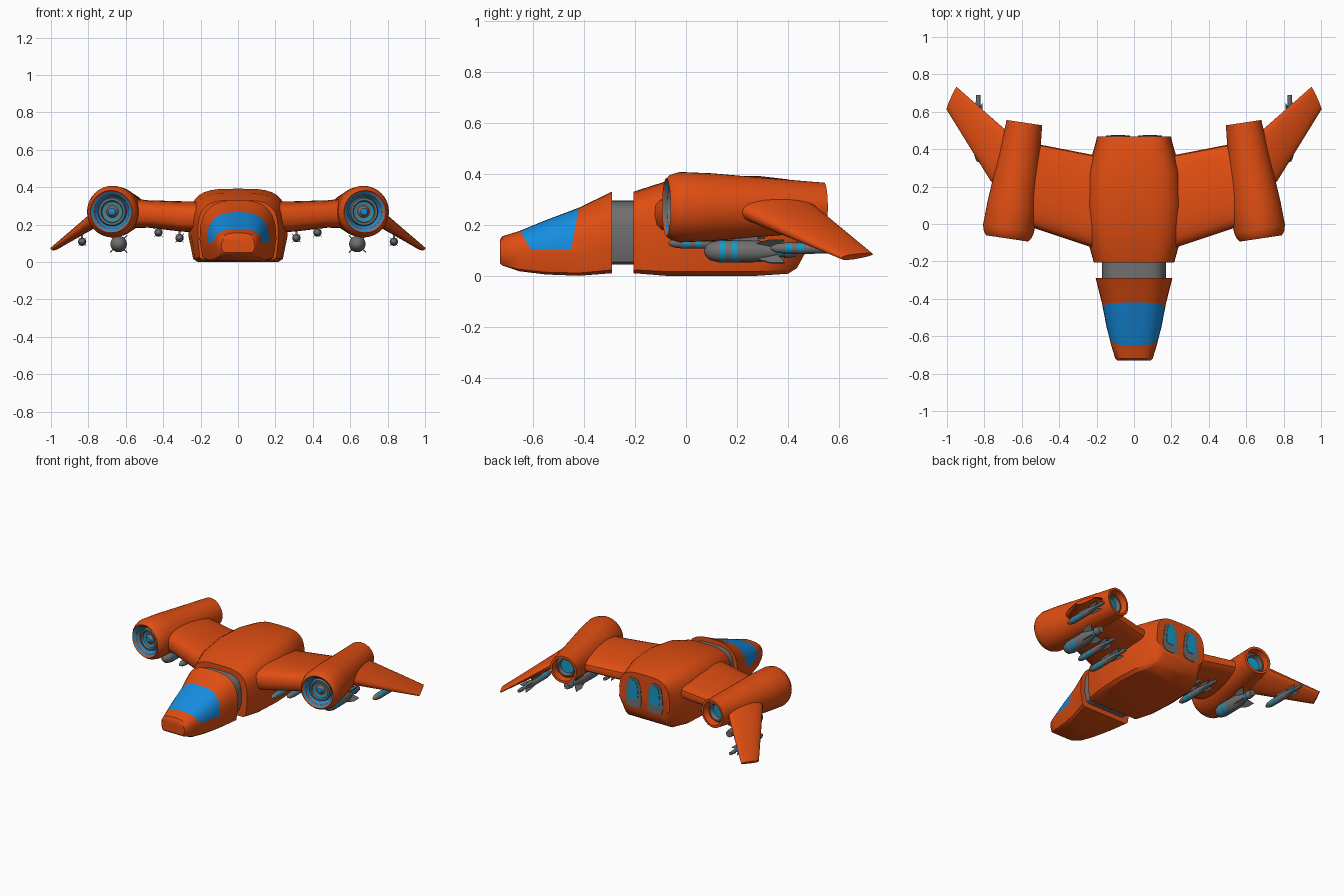
import bpy, bmesh, math
from mathutils import Vector, Matrix

if "Cube" in bpy.data.objects:
    bpy.data.objects.remove(bpy.data.objects["Cube"])

def mat(name, rgb):
    m = bpy.data.materials.new(name)
    m.diffuse_color = (*rgb, 1)
    m.use_nodes = True
    m.node_tree.nodes["Principled BSDF"].inputs["Base Color"].default_value = m.diffuse_color
    return m

MATS = [mat("orange", (0.74, 0.075, 0.006)), mat("blue", (0.008, 0.27, 0.75)),
        mat("grey", (0.16, 0.16, 0.16)), mat("cyan", (0.008, 0.32, 0.56))]
ORANGE, BLUE, GREY, CYAN = range(4)

def finish(name, bm, mirror=False):
    bmesh.ops.remove_doubles(bm, verts=bm.verts, dist=1e-5)
    bmesh.ops.recalc_face_normals(bm, faces=bm.faces)
    me = bpy.data.meshes.new(name)
    bm.to_mesh(me)
    bm.free()
    ob = bpy.data.objects.new(name, me)
    bpy.context.collection.objects.link(ob)
    for m in MATS:
        me.materials.append(m)
    bpy.ops.object.select_all(action='DESELECT')
    ob.select_set(True)
    bpy.context.view_layer.objects.active = ob
    bpy.ops.object.shade_smooth_by_angle(angle=math.radians(35))
    if mirror:
        ob.modifiers.new("mirror", 'MIRROR').use_mirror_merge = False
    return ob

def loft(bm, rings, m=0, caps=True):
    vs = [[bm.verts.new(p) for p in r] for r in rings]
    n = len(vs[0])
    fs = [bm.faces.new((a[i], a[(i + 1) % n], b[(i + 1) % n], b[i]))
          for a, b in zip(vs, vs[1:]) for i in range(n)]
    if caps:
        fs += [bm.faces.new(vs[0]), bm.faces.new(vs[-1])]
    for f in fs:
        f.material_index = m

def hull_ring(y, wb, wm, zm, z0, z1, p):
    """Flat bottom, sloped lower side, rounded top."""
    half = [(wb * .9, z0), (wb, z0 + (zm - z0) * .12)]
    for k in range(10):
        t = k / 9 * math.pi / 2
        half.append((wm * max(math.cos(t), 0) ** p, zm + (z1 - zm) * math.sin(t) ** p))
    half[-1] = (0, z1)
    return [Vector((x, y, z)) for x, z in half] + [Vector((-x, y, z)) for x, z in half[-2::-1]]

def foil(lead, trail, thick, up, p, n=28):
    L, T, U = Vector(lead), Vector(trail), Vector(up).normalized()
    out = []
    for k in range(n):
        t = 2 * math.pi * k / n
        c, s = (1 - math.cos(t)) / 2, math.sin(t)
        out.append(L.lerp(T, c) + U * math.copysign(abs(s) ** p, s) * thick * (1.15 - .45 * c))
    return out

def lathe(bm, prof, mtx, seg=40):
    """prof: (y, radius, material of the band leading to the next point)."""
    for (y0, r0, m), (y1, r1, _) in zip(prof, prof[1:]):
        rings = [[mtx @ Vector((max(r, 1e-7) * math.cos(a), y, max(r, 1e-7) * math.sin(a)))
                  for a in (2 * math.pi * k / seg for k in range(seg))] for y, r in ((y0, r0), (y1, r1))]
        loft(bm, rings, m, False)

def box(bm, x, y, z, sx, sy, sz, m):
    loft(bm, [[(x + a * sx, y + b * sy, z + c * sz) for a, b in ((-1, -1), (1, -1), (1, 1), (-1, 1))]
              for c in (-1, 1)], m)

# Cockpit with canopy cut into its surface
bm = bmesh.new()
loft(bm, [hull_ring(*s, .72) for s in (
    (-.73, .08, .09, .08, .05, .14), (-.72, .09, .1, .08, .04, .155), (-.655, .11, .12, .08, .018, .175),
    (-.55, .13, .147, .08, .005, .218), (-.42, .155, .172, .09, 0, .267), (-.29, .19, .205, .12, .01, .33))])
planes = [((0, 0, .105), (0, 0, 1)), ((0, -.65, .175), (0, .07, .04)), ((0, -.42, .267), (0, -.162, .03))]
for co, no in planes:
    bmesh.ops.bisect_plane(bm, geom=bm.verts[:] + bm.edges[:] + bm.faces[:], plane_co=co, plane_no=no)
for f in bm.faces:
    c = f.calc_center_median()
    if all((c - Vector(co)).dot(Vector(no)) > 0 for co, no in planes):
        f.material_index = BLUE
finish("cockpit", bm)

# Grey neck
bm = bmesh.new()
loft(bm, [hull_ring(y, .155, .172, .12, .045, .295, .55) for y in (-.32, -.18)], GREY)
finish("neck", bm)

# Main body
bm = bmesh.new()
loft(bm, [hull_ring(*s, .55) for s in (
    (-.205, .205, .215, .12, .01, .33), (-.08, .23, .25, .14, 0, .37), (.1, .24, .265, .14, 0, .392),
    (.28, .23, .25, .14, 0, .392), (.4, .19, .215, .14, .008, .378), (.435, .17, .205, .15, .03, .37),
    (.468, .15, .198, .16, .09, .36))])
finish("body", bm)

# Rear exhaust windows: grey surround with blue pane
bm = bmesh.new()
def pane(cx, cz, w, h, y0, y1, m):
    pts = [(math.copysign(abs(math.cos(t)) ** .6, math.cos(t)), math.copysign(abs(math.sin(t)) ** .6, math.sin(t)))
           for t in (2 * math.pi * k / 28 for k in range(28))]
    loft(bm, [[(cx + a * w * (1 - .18 * b), y, cz + b * h) for a, b in pts] for y in (y0, y1)], m)
pane(.085, .215, .06, .105, .465, .472, GREY)
pane(.085, .235, .036, .07, .47, .475, CYAN)
finish("rear_window", bm, True)

# Inner wings
bm = bmesh.new()
loft(bm, [foil((.12, -.16, .235), (.12, .35, .245), .086, (0, 0, 1), .6),
          foil((.3, -.1, .24), (.3, .385, .25), .084, (0, 0, 1), .6),
          foil((.48, -.04, .255), (.48, .42, .26), .076, (0, 0, 1), .6),
          foil((.6, 0, .26), (.6, .44, .265), .085, (0, 0, 1), .6)])
finish("inner_wing", bm, True)

# Outer wings, swept back and drooping
bm = bmesh.new()
loft(bm, [foil((.68, .13, .275), (.61, .437, .31), .05, (.6, 0, .8), .8),
          foil((.76, .23, .235), (.69, .505, .27), .045, (.6, 0, .8), .8),
          foil((1.0, .61, .068), (.948, .733, .085), .013, (.6, 0, .8), .8)])
finish("outer_wing", bm, True)

# Engine nacelles with stepped intake rings and recessed exhaust
bm = bmesh.new()
lathe(bm, [(-.055, 0, BLUE), (-.05, .018, GREY), (-.03, .032, GREY), (-.03, .045, CYAN), (-.035, .055, GREY),
           (-.05, .06, GREY), (-.05, .072, GREY), (-.03, .078, BLUE), (-.045, .09, GREY), (-.06, .094, GREY),
           (-.065, .1, BLUE), (-.07, .107, ORANGE), (-.078, .113, ORANGE), (-.06, .128, ORANGE),
           (-.025, .138, ORANGE), (.1, .133, ORANGE), (.3, .116, ORANGE), (.548, .096, ORANGE),
           (.548, .08, ORANGE), (.5, .074, GREY), (.515, .062, GREY), (.515, .054, GREY),
           (.485, .048, CYAN), (.485, 0, CYAN)],
      Matrix.Translation((.667, 0, .269)) @ Matrix.Rotation(math.radians(8.5), 4, 'Z'))
finish("engine_nacelle", bm, True)

# Missiles: body bands, four fins, pylon
def missile(name, x, y, z, r, length, top):
    bm = bmesh.new()
    prof = [(0, 0, GREY), (.015, .4, GREY), (.07, .8, GREY), (.17, 1, CYAN), (.24, 1, GREY), (.3, 1, CYAN),
            (.37, 1, GREY), (.6, .97, GREY), (.8, .5, CYAN), (.86, .5, GREY), (.88, .62, GREY),
            (1, .5, GREY), (1, 0, GREY)]
    lathe(bm, [(a * length, b * r, m) for a, b, m in prof], Matrix.Translation((x, y, z)), 20)
    for k in range(4):
        rot = Matrix.Translation((x, y, z)) @ Matrix.Rotation(math.radians(45 + 90 * k), 4, 'Y')
        shape = ((.5, .8), (.72, 1.45), (.88, 1.45), (.8, .4))
        loft(bm, [[rot @ Vector((b * r, a * length, t * r)) for a, b in shape] for t in (-.06, .06)], GREY)
    box(bm, x, y + .45 * length, (z + top) / 2, r * .25, length * .14, (top - z) / 2, GREY)
    finish(name, bm, True)

missile("large_missile", .638, .07, .096, .044, .36, .16)
missile("inner_missile", .312, -.07, .128, .022, .36, .18)
missile("middle_missile", .425, -.05, .157, .022, .36, .21)
missile("outer_missile", .833, .33, .108, .022, .36, .18)
